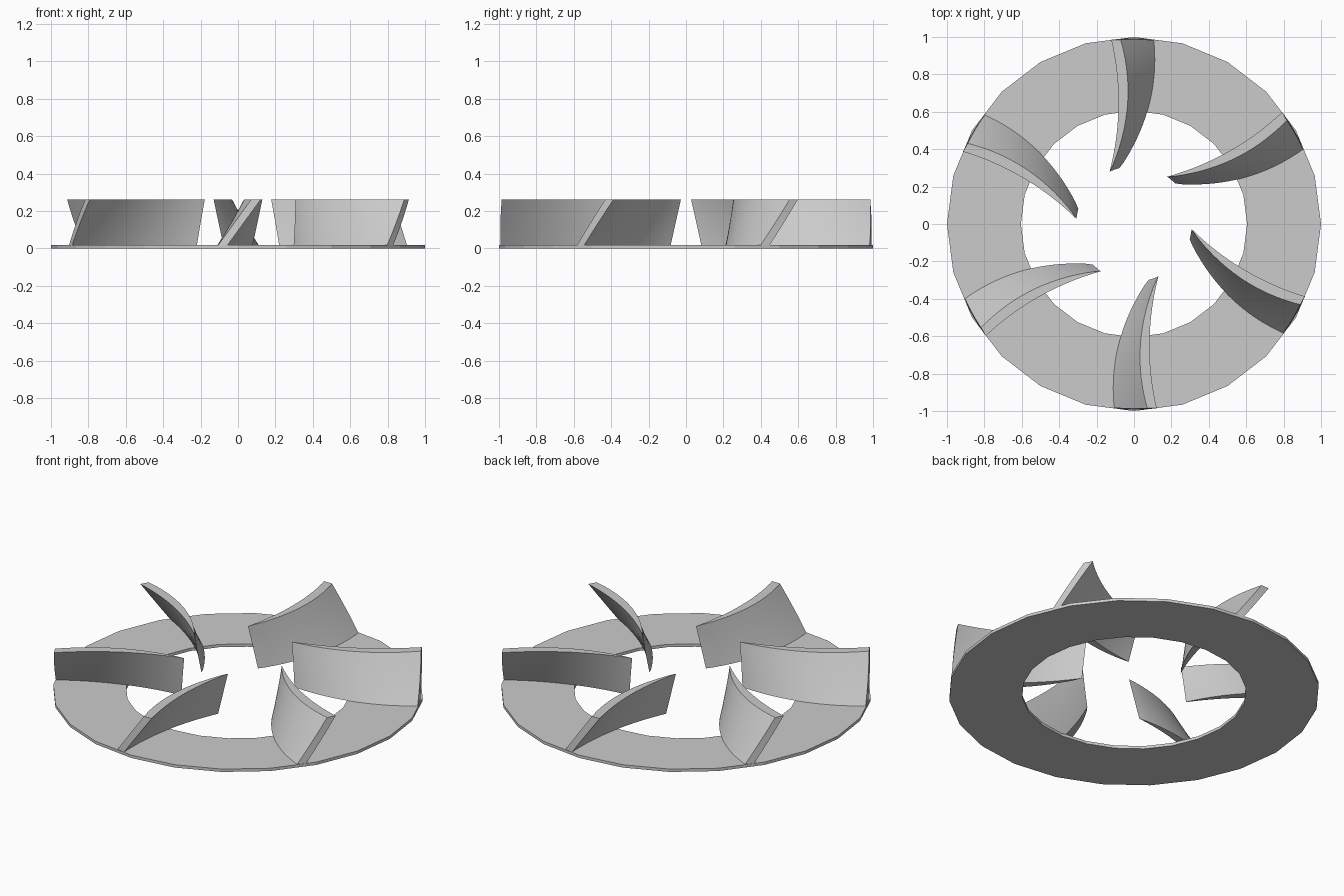
import bpy, bmesh, math
from mathutils import Matrix, Vector

if "Cube" in bpy.data.objects:
    bpy.data.objects.remove(bpy.data.objects["Cube"], do_unlink=True)

PLATE = 0.017          # ring thickness
TOP = 0.262            # blade top height
TWIST = math.radians(10.3)
STEPS, LAYERS, BLADES = 20, 8, 6

grey = bpy.data.materials.new("light_grey")
grey.use_nodes = True
colour = (0.6, 0.6, 0.6, 1)
grey.diffuse_color = colour
grey.node_tree.nodes["Principled BSDF"].inputs["Base Color"].default_value = colour


def make_object(name, bm):
    bmesh.ops.recalc_face_normals(bm, faces=bm.faces)
    mesh = bpy.data.meshes.new(name)
    bm.to_mesh(mesh)
    bm.free()
    mesh.materials.append(grey)
    obj = bpy.data.objects.new(name, mesh)
    bpy.context.collection.objects.link(obj)
    return obj


# Flat ring plate: a square section swept round 24 sides
def base_ring(outer, inner, sides=24):
    bm = bmesh.new()
    section = [(outer, 0), (outer, PLATE), (inner, PLATE), (inner, 0)]
    loops = []
    for i in range(sides):
        a = math.tau * i / sides
        loops.append([bm.verts.new((r * math.cos(a), r * math.sin(a), z))
                      for r, z in section])
    for i in range(sides):
        p, q = loops[i], loops[(i + 1) % sides]
        for k in range(4):
            n = (k + 1) % 4
            bm.faces.new((p[k], q[k], q[n], p[n]))
    return make_object("base_ring", bm)


# Crescent outline at the blade top, sharp at the inner tip
def crescent():
    concave, convex = [], []
    for i in range(STEPS + 1):
        y = 0.28 + (0.985 - 0.28) * i / STEPS
        concave.append(Vector((-0.083 - (y - 0.65) ** 2 / 2.9, y, 0)))
        convex.append(Vector((-0.032 - (y - 0.71) ** 2 / 1.93, y, 0)))
    return concave + convex[:0:-1]


# Blade: the crescent extruded upward with a twist about the centre axis
def blade(index):
    bm = bmesh.new()
    outline = crescent()
    count = len(outline)
    layers = []
    for j in range(LAYERS + 1):
        t = j / LAYERS
        turn = Matrix.Rotation(math.tau * index / BLADES - TWIST * (1 - t), 3, 'Z')
        lift = Vector((0, 0, PLATE + (TOP - PLATE) * t))
        layers.append([bm.verts.new(turn @ p + lift) for p in outline])
    for low, high in zip(layers, layers[1:]):
        for k in range(count):
            n = (k + 1) % count
            bm.faces.new((low[k], low[n], high[n], high[k]))
    # End caps as strips between the two arcs
    for layer in (layers[0], layers[-1]):
        bm.faces.new((layer[0], layer[1], layer[-1]))
        for i in range(1, STEPS):
            bm.faces.new((layer[i], layer[i + 1], layer[-i - 1], layer[-i]))
    return make_object(f"blade_{index + 1}", bm)


base_ring(1.0, 0.605)
blades = [blade(i) for i in range(BLADES)]

# Smooth the curved sides, keep the corners crisp
bpy.ops.object.select_all(action='DESELECT')
for obj in blades:
    obj.select_set(True)
bpy.context.view_layer.objects.active = blades[0]
bpy.ops.object.shade_smooth_by_angle(angle=math.radians(30))
